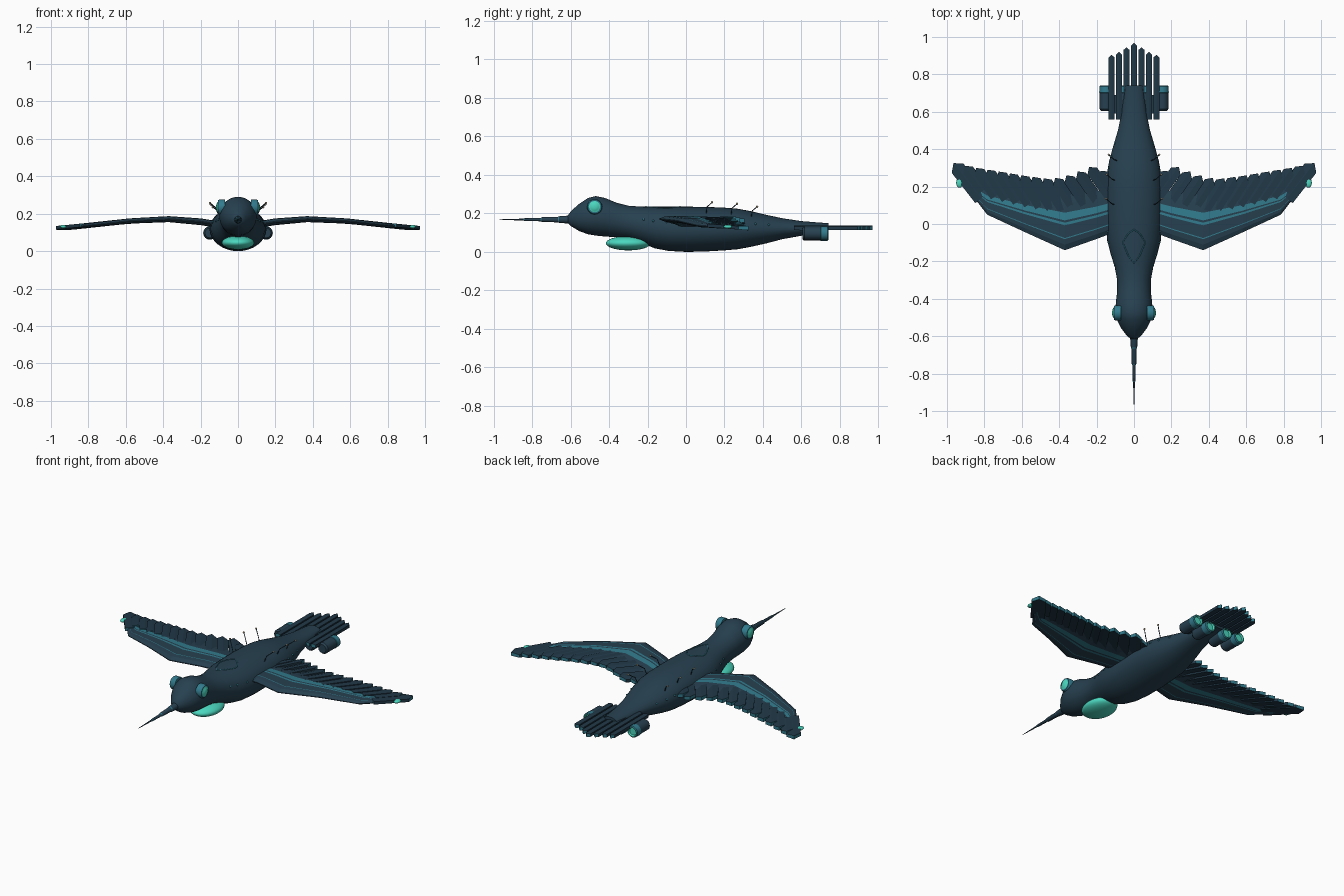
import bpy, bmesh, math
from mathutils import Vector, Matrix

if "Cube" in bpy.data.objects:
    bpy.data.objects.remove(bpy.data.objects["Cube"])

def mat(name, rgb):
    m = bpy.data.materials.new(name)
    m.diffuse_color = (*rgb, 1)
    m.use_nodes = True
    m.node_tree.nodes["Principled BSDF"].inputs["Base Color"].default_value = m.diffuse_color
    return m

NAVY = mat("navy_hull", (0.020, 0.052, 0.080))
DARK = mat("dark_feather", (0.015, 0.040, 0.064))
TEAL = mat("teal_trim", (0.032, 0.20, 0.27))
GLOW = mat("aqua_glow", (0.07, 0.68, 0.52))
TAN = mat("pale_tip", (0.45, 0.38, 0.25))

def finish(name, bm, mats, smooth=None):
    bmesh.ops.recalc_face_normals(bm, faces=bm.faces)
    me = bpy.data.meshes.new(name)
    bm.to_mesh(me)
    bm.free()
    ob = bpy.data.objects.new(name, me)
    bpy.context.collection.objects.link(ob)
    for m in mats:
        me.materials.append(m)
    if smooth:
        bpy.ops.object.select_all(action='DESELECT')
        ob.select_set(True)
        bpy.context.view_layer.objects.active = ob
        bpy.ops.object.shade_smooth_by_angle(angle=math.radians(smooth))
    return ob

def lerp(table, t):
    for p, q in zip(table, table[1:]):
        if t <= q[0]:
            f = max(0, (t - p[0]) / (q[0] - p[0]))
            return [a + (b - a) * f for a, b in zip(p[1:], q[1:])]
    return list(table[-1][1:])

def loft(bm, rings, mat_rule=lambda i: 0):
    vs = [[bm.verts.new(p) for p in r] for r in rings]
    n = len(vs[0])
    for i, (a, b) in enumerate(zip(vs, vs[1:])):
        for k in range(n):
            f = bm.faces.new((a[k], a[(k + 1) % n], b[(k + 1) % n], b[k]))
            f.material_index = mat_rule(i)
    bm.faces.new(vs[0]).material_index = mat_rule(0)
    bm.faces.new(vs[-1][::-1]).material_index = mat_rule(len(vs) - 1)

def lathe_y(name, x, z, prof, mats, rule, n=24):
    # round part along y, profile of (y, radius)
    bm = bmesh.new()
    loft(bm, [[(x + r * math.cos(a * math.tau / n), y, z + r * math.sin(a * math.tau / n))
               for a in range(n)] for y, r in prof], rule)
    return finish(name, bm, mats, 35)

def ball(name, c, r, m, seg=24):
    bm = bmesh.new()
    bmesh.ops.create_uvsphere(bm, u_segments=seg, v_segments=seg // 2, radius=1,
                              matrix=Matrix.Translation(c) @ Matrix.Diagonal((*r, 1)))
    return finish(name, bm, [m], 60)

def tube(name, pts, r, m, cyclic=False):
    cu = bpy.data.curves.new(name, 'CURVE')
    cu.dimensions = '3D'
    cu.bevel_depth, cu.bevel_resolution = r, 1
    sp = cu.splines.new('POLY')
    sp.points.add(len(pts) - 1)
    for p, c in zip(sp.points, pts):
        p.co = (*c, 1)
    sp.use_cyclic_u = cyclic
    cu.materials.append(m)
    ob = bpy.data.objects.new(name, cu)
    bpy.context.collection.objects.link(ob)

# Hull: ellipse sections (y, half width, bottom z, top z)
HULL = [(-0.62, .012, .155, .182), (-0.595, .04, .132, .215), (-0.555, .07, .108, .25), (-0.51, .092, .092, .28),
        (-0.47, .1, .085, .29), (-0.42, .097, .08, .28), (-0.36, .09, .076, .255), (-0.3, .09, .068, .24),
        (-0.23, .103, .045, .235), (-0.16, .125, .018, .235), (-0.09, .143, .005, .235), (0, .15, 0, .235),
        (.1, .152, .002, .234), (.2, .15, .008, .23), (.27, .145, .014, .224), (.34, .132, .027, .211),
        (.42, .11, .045, .192), (.5, .086, .066, .175), (.6, .066, .084, .16), (.7, .053, .097, .152), (.74, .048, .1, .15)]

def hull_point(y, a):
    w, b, t = lerp(HULL, y)
    return Vector((w * math.cos(a), y, (b + t) / 2 + (t - b) / 2 * math.sin(a)))

def hull_top(x, y):
    return hull_point(y, math.acos(x / lerp(HULL, y)[0]))

bm = bmesh.new()
loft(bm, [[hull_point(s[0], k * math.tau / 40) for k in range(40)] for s in HULL])
finish("hull", bm, [NAVY], 50)

# Beak in tapering stages
lathe_y("beak", 0, .168, [(-.59, .022), (-.66, .017), (-.665, .0145), (-.75, .012), (-.755, .009),
                          (-.84, .007), (-.845, .005), (-.97, .0012)], [NAVY, TEAL],
        lambda i: 1 if i in (1, 3, 5) else 0, 12)

# Glowing throat dome
ball("throat_dome", (0, -.3, .045), (.087, .117, .037), GLOW, 32)

# Roof hatch outline
hatch = [(0, -.21), (.03, -.17), (.055, -.11), (.055, -.09), (.03, -.05), (0, -.03)]
hatch += [(-x, y) for x, y in hatch[-2:0:-1]]
tube("hatch_outline", [hull_top(x, y) for x, y in hatch], .003, TEAL, True)

# Wing plan: (x, leading y, trailing y, centre z, half thickness)
WING = [(.08, -.035, .2, .138, .018), (.2, -.08, .175, .157, .018), (.37, -.14, .155, .171, .016),
        (.58, -.045, .17, .161, .014), (.785, .05, .2, .139, .011), (.87, .16, .225, .130, .008),
        (1.0, .25, .3, .118, .008)]
CHORD = [(0, .15), (.1, .8), (.2, 1), (.22, 1), (.45, 1), (.5, 1), (.54, 1), (.68, .9), (.85, .6), (1, .25)]
TIPS = [(.14, .27), (.24, .305), (.34, .265), (.45, .24), (.6, .26), (.75, .285), (.88, .305), (.97, .327)]

def feather(bm, base, d, length, w, zf, th, stagger=0):
    # flat quill: pointed prism with a raised centre line and trimmed tip
    side = Vector((d.y, -d.x))
    outline = [(-w, 0), (0, 0), (w, 0), (w, length - w * .9), (0, length), (-w, length - w * .9)]
    top, bot = [], []
    for u, v in outline:
        p = base + side * u + d * v
        z = zf(p.x) + stagger * u / w
        top.append(bm.verts.new((p.x, p.y, z + th + (.004 if u == 0 else 0))))
        bot.append(bm.verts.new((p.x, p.y, z - th)))
    for vs in (top, bot):
        bm.faces.new((vs[0], vs[1], vs[4], vs[5]))
        bm.faces.new((vs[1], vs[2], vs[3], vs[4]))
    for k in range(6):
        f = bm.faces.new((top[k], top[(k + 1) % 6], bot[(k + 1) % 6], bot[k]))
        f.material_index = 1 if k in (0, 1, 3, 4) else 0

def mirrored(bm, s):
    if s < 0:
        bmesh.ops.scale(bm, vec=(-1, 1, 1), verts=bm.verts)

for s, tag in ((1, "right"), (-1, "left")):
    # Wing panel with painted chordwise stripes
    bm = bmesh.new()
    grids = []
    for up in (1, -1):
        grids.append([[bm.verts.new((x, a + (b - a) * c, z + up * h * t)) for c, t in CHORD]
                      for x, a, b, z, h in WING[:-1]])
    m = len(CHORD)
    for g in grids:
        for r0, r1 in zip(g, g[1:]):
            for j in range(m - 1):
                f = bm.faces.new((r0[j], r0[j + 1], r1[j + 1], r1[j]))
                f.material_index = 1 if j in (2, 4, 6) else 0
    t, b = grids
    for i in range(len(t) - 1):
        for j in (0, m - 1):
            bm.faces.new((t[i][j], t[i + 1][j], b[i + 1][j], b[i][j]))
    for i in (0, len(t) - 1):
        for j in range(m - 1):
            bm.faces.new((t[i][j], t[i][j + 1], b[i][j + 1], b[i][j]))
    mirrored(bm, s)
    finish(tag + "_wing_panel", bm, [NAVY, TEAL])

    # Trailing feathers, fanned outward
    bm = bmesh.new()
    wing_z = lambda x: lerp(WING, x)[2]
    N = 14
    for i in range(N):
        tx = .18 + (.965 - .18) * i / (N - 1)
        ty = lerp(TIPS, tx)[0]
        ang = math.radians(38 - 6 * math.sin(math.pi * i / (N - 1)))
        d = Vector((math.sin(ang), math.cos(ang)))
        a, b = lerp(WING, tx - .08)[:2]
        last = i == N - 1
        length = .24 if last else (ty - (a + (b - a) * .7)) / d.y
        feather(bm, Vector((tx, ty)) - d * length, d, length, .04 if last else .032, wing_z, .009, .005)
    mirrored(bm, s)
    for v in bm.verts:
        v.co.x = max(-1, min(1, v.co.x))
    finish(tag + "_wing_feathers", bm, [DARK, TEAL])

    # Wing tip lamp, and lamp eye in a raised ring
    ball(tag + "_wingtip_lamp", (s * .933, .22, .131), (.018, .026, .01), GLOW, 16)
    bm = bmesh.new()
    prof = [(.07, .04), (.1, .04), (.108, .036), (.108, .029), (.114, .02), (.117, .008)]
    loft(bm, [[(s * x, -.475 + r * math.cos(k * math.tau / 28), .235 + r * math.sin(k * math.tau / 28))
               for k in range(28)] for x, r in prof], lambda i: 1 if i > 2 else 0)
    finish(tag + "_eye", bm, [TEAL, GLOW], 35)

    # Thruster pods under the tail
    for x, z, nm in ((.15, .097, "outer"), (.06, .092, "inner")):
        lathe_y(f"{tag}_{nm}_thruster", s * x, z,
                [(.605, .026), (.615, .034), (.7, .034), (.702, .036), (.735, .035), (.74, .03), (.74, .026), (.73, .022)],
                [NAVY, TEAL, GLOW], lambda i: 0 if i < 2 else (1 if i < 5 else 2))

    # Whip antennae with pale tips
    for y, tz in ((.105, .258), (.235, .25), (.34, .235)):
        p = hull_point(y, math.radians(45))
        p.x *= s
        tip = Vector((s * (abs(p.x) + .042), y + .03, tz))
        mid = Vector((p.x + s * .012, y + .004, (p.z + tz) / 2 + .004))
        tube(tag + "_antenna", [p, mid, tip], .0025, DARK)
        ball(tag + "_antenna_tip", tip, (.006,) * 3, TAN, 8)

    # Rivets along the flanks
    for y in (-.22, -.17, -.1, -.04, .3, .36, .43):
        p = hull_point(y, math.radians(18))
        ball(tag + "_rivet", (s * p.x, y, p.z), (.006,) * 3, TEAL, 8)

# Tail fan of straight pointed feathers
bm = bmesh.new()
for i in range(-3, 4):
    end = (.968, .945, .92, .905)[abs(i)]
    feather(bm, Vector((i * .04, .56)), Vector((0, 1)), end - .56, .0155, lambda x: .123, .009)
finish("tail_feathers", bm, [DARK, TEAL])
# Cross bar carrying the tail feathers and thrusters
bm = bmesh.new()
bmesh.ops.create_cube(bm, size=1, matrix=Matrix.Translation((0, .64, .116)) @ Matrix.Diagonal((.27, .1, .012, 1)))
finish("tail_bar", bm, [DARK])
